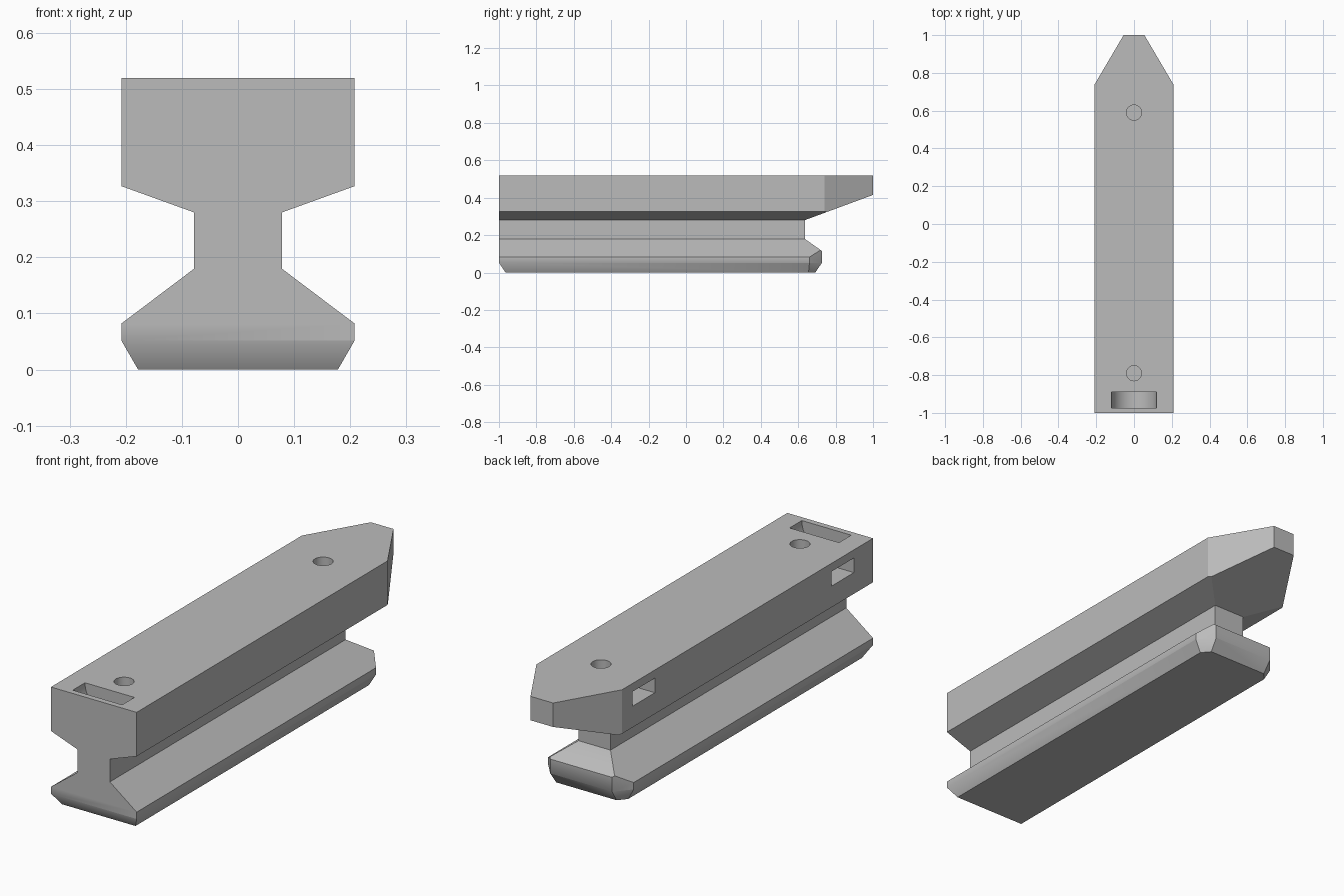
import bpy, bmesh, math
from mathutils import Vector

cube = bpy.data.objects.get("Cube")
if cube:
    bpy.data.objects.remove(cube, do_unlink=True)

# Single flat material
grey = bpy.data.materials.new("plain_grey")
grey.use_nodes = True
GREY = (0.5, 0.5, 0.5, 1)
grey.diffuse_color = GREY
grey.node_tree.nodes["Principled BSDF"].inputs["Base Color"].default_value = GREY

FRONT = -1.0


def finish(name, bm):
    bmesh.ops.recalc_face_normals(bm, faces=bm.faces)
    mesh = bpy.data.meshes.new(name)
    bm.to_mesh(mesh)
    bm.free()
    mesh.materials.append(grey)
    obj = bpy.data.objects.new(name, mesh)
    bpy.context.collection.objects.link(obj)
    return obj


def rail(half_profile, back):
    """Extrude a mirrored (x, z) half profile from the front to y = back."""
    bm = bmesh.new()
    outline = half_profile + [(-x, z) for x, z in reversed(half_profile)]
    face = bm.faces.new([bm.verts.new((x, FRONT, z)) for x, z in outline])
    ext = bmesh.ops.extrude_face_region(bm, geom=[face])
    verts = [g for g in ext["geom"] if isinstance(g, bmesh.types.BMVert)]
    bmesh.ops.translate(bm, verts=verts, vec=(0, back - FRONT, 0))
    return bm


def cut(bm, point, normal, mirror=False):
    """Slice off everything on the normal side and cap the opening."""
    for s in ((1, -1) if mirror else (1,)):
        flip = Vector((s, 1, 1))
        geom = bm.verts[:] + bm.edges[:] + bm.faces[:]
        res = bmesh.ops.bisect_plane(bm, geom=geom, plane_co=Vector(point) * flip,
                                     plane_no=Vector(normal) * flip, clear_outer=True)
        edges = [g for g in res["geom_cut"] if isinstance(g, bmesh.types.BMEdge)]
        bmesh.ops.holes_fill(bm, edges=edges, sides=0)


def smooth(obj, angle):
    bpy.ops.object.select_all(action="DESELECT")
    obj.select_set(True)
    bpy.context.view_layer.objects.active = obj
    bpy.ops.object.shade_smooth_by_angle(angle=math.radians(angle))


# Upper body with pointed nose and rising underside
bm = rail([(0.078, 0.28), (0.208, 0.327), (0.208, 0.52)], 1.0)
cut(bm, (0.208, 0.74, 0.4), (0.26, 0.153, 0), mirror=True)
cut(bm, (0, 1.0, 0.415), (0, 0.135, -0.365))
upper = finish("upper_body", bm)

# Narrow neck
finish("neck", rail([(0.078, 0.18), (0.078, 0.28)], 0.635))

# Lower foot: sloped back, chamfered corners, bevelled underside
bm = rail([(0.178, 0), (0.208, 0.052), (0.208, 0.082), (0.078, 0.18)], 0.727)
cut(bm, (0, 0.635, 0.18), (0, 0.065, 0.092))
cut(bm, (0.208, 0.66, 0.05), (0.067, 0.058, 0), mirror=True)
cut(bm, (0, 0.727, 0.052), (0, 0.052, -0.036))
cut(bm, (0.208, 0.66, 0.052), (0.756, 0.654, -0.5), mirror=True)
cut(bm, (0, FRONT, 0.052), (0, -0.052, -0.035))
smooth(finish("lower_foot", bm), 35.5)


# Cutters for the upper body
def cylinder(name, radius, depth, location, rotation=(0, 0, 0)):
    bpy.ops.mesh.primitive_cylinder_add(vertices=48, radius=radius, depth=depth,
                                        location=location, rotation=rotation)
    bpy.context.object.name = name
    return bpy.context.object


def box(name, size, location):
    bpy.ops.mesh.primitive_cube_add(size=1, location=location)
    bpy.context.object.name = name
    bpy.context.object.scale = size
    return bpy.context.object


cutters = [cylinder("strap_slot_cutter", 0.12, 0.085, (0, -0.932, 0.52),
                    (math.pi / 2, 0, 0))]
for y in (-0.79, 0.59):
    cutters.append(box("nut_pocket_cutter", (0.3, 0.155, 0.064), (-0.07, y, 0.452)))
    cutters.append(cylinder("bolt_hole_cutter", 0.04, 0.3, (0, y, 0.49)))

for c in cutters:
    mod = upper.modifiers.new(c.name, "BOOLEAN")
    mod.operation = "DIFFERENCE"
    mod.solver = "EXACT"
    mod.object = c

# Apply the cuts, then drop the cutters
bpy.context.view_layer.update()
deps = bpy.context.evaluated_depsgraph_get()
upper_mesh = bpy.data.meshes.new_from_object(upper.evaluated_get(deps))
upper.modifiers.clear()
upper.data = upper_mesh
upper_mesh.materials.clear()
upper_mesh.materials.append(grey)
for p in upper_mesh.polygons:
    p.material_index = 0
for c in cutters:
    bpy.data.objects.remove(c, do_unlink=True)
smooth(upper, 15)
